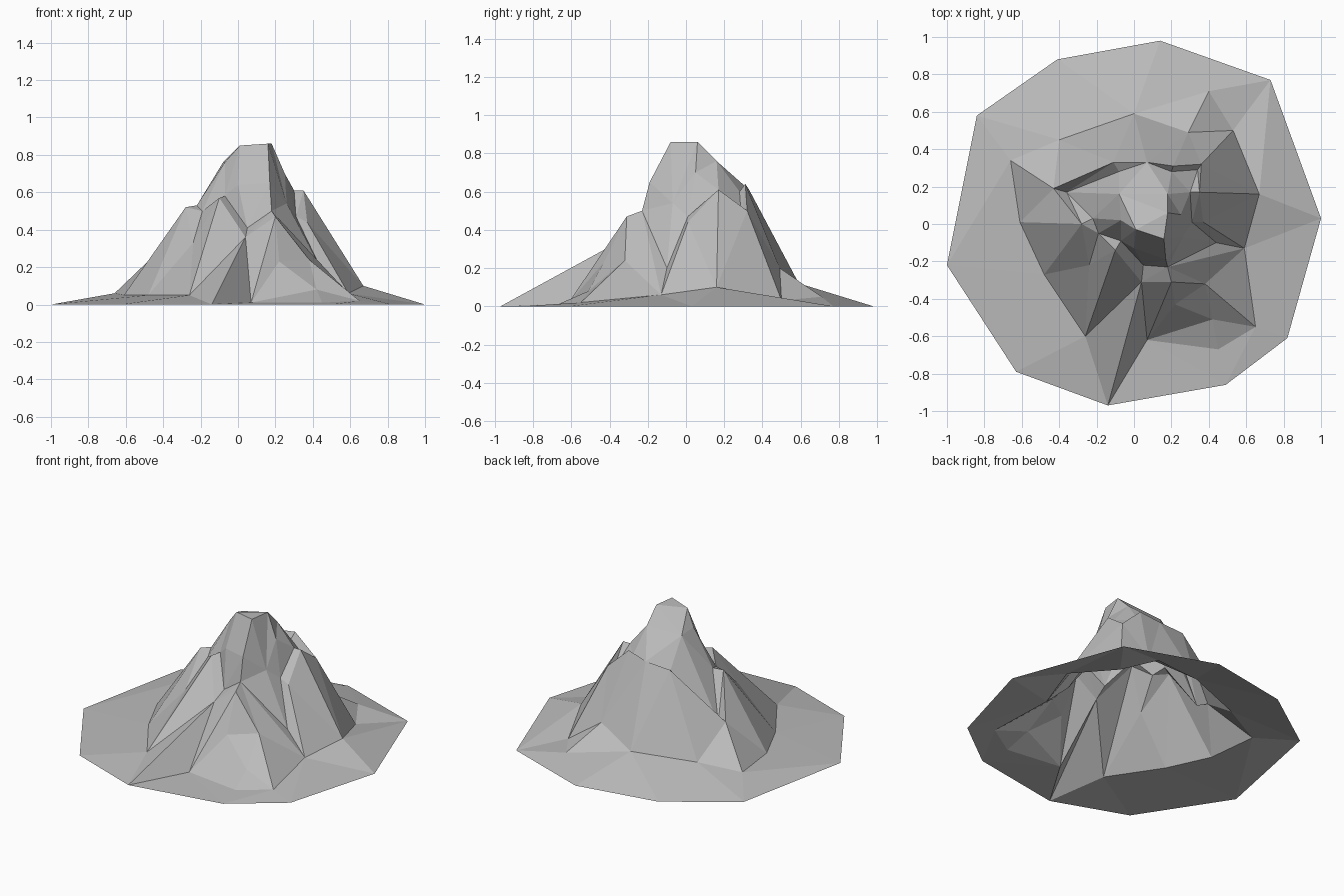
import bpy
from mathutils import Vector
from mathutils.geometry import delaunay_2d_cdt

cube = bpy.data.objects.get("Cube")
if cube:
    bpy.data.objects.remove(cube)

# Landmarks are in hundredths of a unit: x, y and (above ground) z
# Outline of the ground skirt
rim = {
    "rim_back": (14, 98), "rim_back_left": (73, 77), "rim_left": (100, 3),
    "rim_front_left": (82, -61), "rim_near_left": (49, -86), "rim_front": (-14, -97),
    "rim_front_right": (-63, -79), "rim_right": (-100, -22),
    "rim_back_right": (-84, 58), "rim_near_back": (-41, 88),
}

# Where the slopes meet the skirt
feet = {
    "gully_foot": (-26, -60, 5), "spur_foot": (7, -62, 1), "skirt_fold": (45, -67, 1),
    "front_left_foot": (65, -55, 2), "left_foot": (59, -13, 6),
    "left_back_foot": (67, 16, 10), "back_left_foot": (53, 50, 3),
    "back_fold": (40, 71, 5), "back_foot": (0, 59, 12),
    "back_right_foot": (-40, 45, 10), "right_back_foot": (-66, 34, 6),
    "right_foot": (-61, 1, 5), "front_right_foot": (-48, -27, 5),
}

# Spurs, horns and gullies halfway up
slopes = {
    "front_spur": (4, -31, 36), "front_gully": (5, -22, 41),
    "front_right_horn": (-10, -14, 57), "front_left_horn": (20, -31, 47),
    "neck": (18, -23, 50), "ledge": (38, -32, 24),
    "slab_top": (22, -43, 23), "slab_bottom": (42, -51, 8),
    "left_gully": (44, -10, 20), "left_peak": (35, 17, 61), "left_peak_inner": (30, 17, 61),
    "left_shoulder": (37, 1, 44), "left_shoulder_inner": (31, 1, 47),
    "cliff_top": (21, 31, 64), "cliff_end": (36, 32, 50),
    "cliff_low": (20, 28, 60), "cliff_low_end": (34, 29, 46), "back_slope": (29, 49, 20),
    "rib_left": (7, 33, 61), "rib_right": (-11, 33, 60),
    "ridge_end": (-43, 19, 28), "ridge_low": (-8, 28, 57), "ridge_low_end": (-36, 17, 25),
    "right_shoulder": (-28, 0, 52), "right_shoulder_inner": (-22, 3, 53),
    "right_notch": (-19, -5, 50), "right_gully": (-24, -22, 33),
}

# Summit block
summit = {
    "peak_right": (1, -3, 85), "peak_front": (16, -8, 86), "peak_left": (18, 6, 86),
    "crown_right": (-7, 2, 76), "crown_back_right": (-8, 16, 76),
    "crown_back_left": (18, 16, 76), "wall_right": (-7, -9, 58),
    "wall_middle": (0, -13, 64), "wall_left": (17, -19, 65),
    "left_wall": (25, 5, 70), "left_wall_low": (26, -7, 54),
}

# Creases that the facets must follow
creases = [
    # Front spur and slab
    "rim_front front_spur front_gully neck front_left_horn ledge front_left_foot",
    "gully_foot front_right_horn front_spur spur_foot front_left_horn",
    "front_left_horn slab_top slab_bottom front_left_foot",
    "rim_front spur_foot slab_top",
    "slab_bottom skirt_fold",
    # Foot of the mountain
    "rim_front gully_foot front_right_foot right_foot right_back_foot back_right_foot",
    "back_right_foot back_foot back_fold back_left_foot left_back_foot left_foot",
    "left_foot front_left_foot skirt_fold spur_foot",
    # Left horn and cliff
    "neck left_foot ledge",
    "left_peak_inner left_shoulder_inner left_gully left_foot left_shoulder left_peak",
    "left_peak_inner left_peak left_back_foot left_shoulder left_shoulder_inner",
    "left_peak_inner cliff_low_end cliff_low cliff_top cliff_end cliff_low_end",
    "left_peak cliff_end back_left_foot",
    "cliff_top back_slope back_fold",
    "back_slope cliff_end",
    # Back rib and right ridge
    "rib_left back_foot rib_right rib_left",
    "back_right_foot rib_right ridge_end right_back_foot",
    "ridge_low ridge_low_end ridge_end right_shoulder right_shoulder_inner ridge_low_end",
    "rib_right ridge_low crown_back_right",
    "ridge_end right_foot right_shoulder right_gully right_notch right_shoulder_inner",
    "front_right_foot right_gully gully_foot",
    "right_notch wall_right front_gully",
    "wall_right front_right_horn",
    # Summit
    "peak_right peak_front peak_left peak_right crown_right crown_back_right",
    "crown_back_right crown_back_left peak_left",
    "crown_right wall_right wall_middle wall_left neck",
    "peak_front wall_left",
    "peak_right wall_middle",
    "cliff_low crown_back_left left_wall left_wall_low neck",
]

points = {**rim, **feet, **slopes, **summit}
order = {name: i for i, name in enumerate(points)}
spots = [Vector((*p, 0)[:3]) / 100 for p in points.values()]

# Rim loop plus every crease becomes a fixed edge
loop = list(rim)
paths = [line.split() for line in creases] + [loop + loop[:1]]
edges = {tuple(sorted((order[a], order[b]))) for path in paths for a, b in zip(path, path[1:])}

# Facet the plan, then lift each corner to its height
plan, _, faces, sources, _, _ = delaunay_2d_cdt(
    [p.xy for p in spots], sorted(edges), [], 0, 0.00001)
verts = [(p.x, p.y, spots[s[0]].z) for p, s in zip(plan, sources)]

mesh = bpy.data.meshes.new("mountain")
mesh.from_pydata(verts, [], faces)
mesh.update()
mountain = bpy.data.objects.new("mountain", mesh)
bpy.context.collection.objects.link(mountain)

# One plain stone colour
stone = bpy.data.materials.new("grey_stone")
stone.use_nodes = True
colour = (0.5, 0.5, 0.5, 1)
stone.diffuse_color = colour
stone.node_tree.nodes["Principled BSDF"].inputs["Base Color"].default_value = colour
mesh.materials.append(stone)
